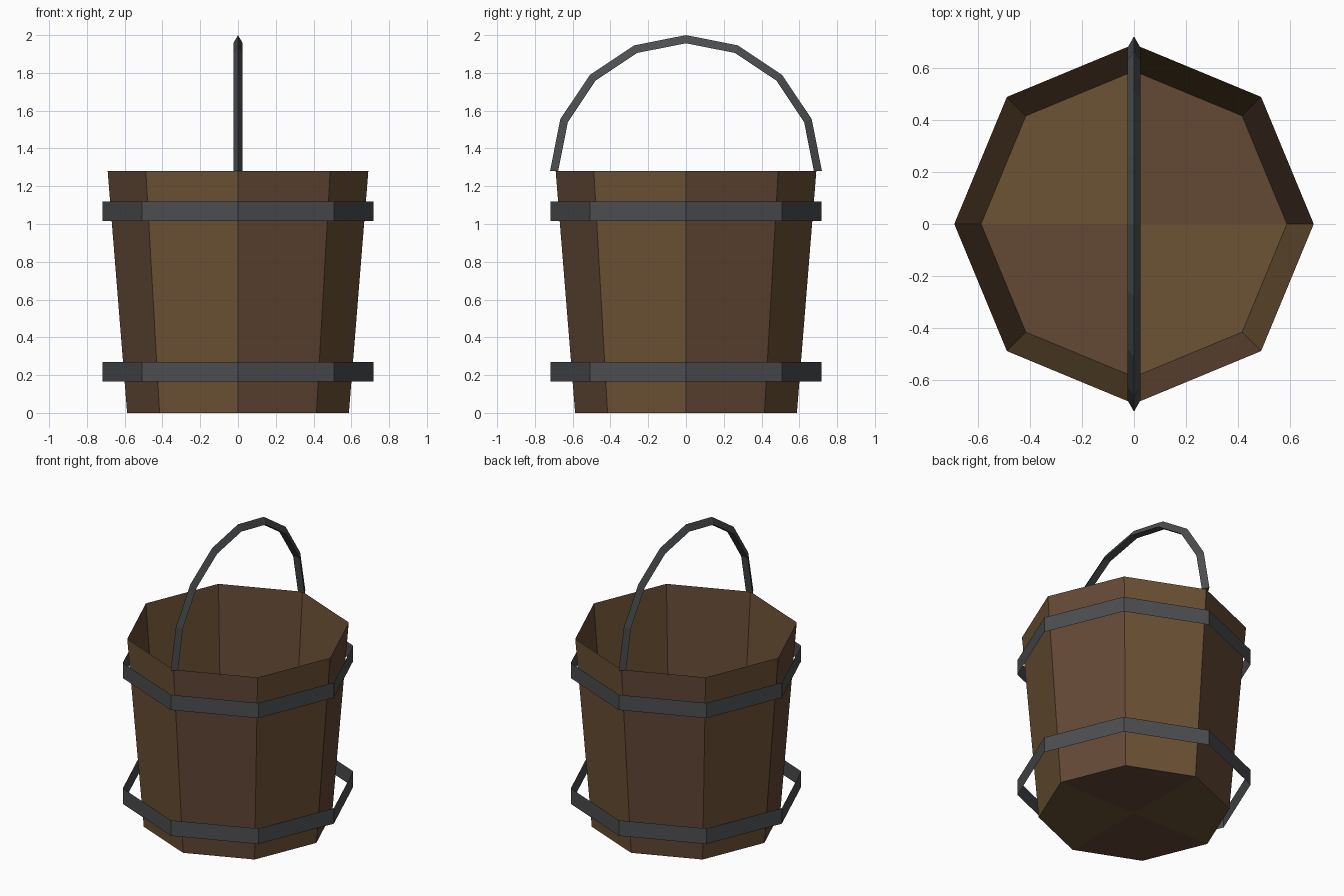
import bpy, bmesh
from math import sin, cos, pi

if "Cube" in bpy.data.objects:
    bpy.data.objects.remove(bpy.data.objects["Cube"])


def material(name, color):
    m = bpy.data.materials.new(name)
    m.diffuse_color = (*color, 1)
    m.use_nodes = True
    m.node_tree.nodes["Principled BSDF"].inputs["Base Color"].default_value = m.diffuse_color
    return m


light_wood = material("light_wood", (0.150, 0.085, 0.035))
red_wood = material("red_wood", (0.125, 0.065, 0.036))
iron = material("iron", (0.072, 0.075, 0.078))


def finish(name, bm, mats):
    mesh = bpy.data.meshes.new(name)
    bm.to_mesh(mesh)
    bm.free()
    for m in mats:
        mesh.materials.append(m)
    obj = bpy.data.objects.new(name, mesh)
    bpy.context.collection.objects.link(obj)
    return obj


def ring(bm, radius, z, sides=8):
    return [bm.verts.new((radius * cos(2 * pi * i / sides),
                          radius * sin(2 * pi * i / sides), z)) for i in range(sides)]


def bridge(bm, low, high):
    n = len(low)
    return [bm.faces.new((low[i], low[(i + 1) % n], high[(i + 1) % n], high[i]))
            for i in range(n)]


# Open tapered tub with alternating staves and a four-panel floor
bm = bmesh.new()
base, rim = ring(bm, 0.587, 0), ring(bm, 0.69, 1.28)
for i, f in enumerate(bridge(bm, base, rim)):
    f.material_index = i % 2
centre = bm.verts.new((0, 0, 0))
for q in range(4):
    a = 2 * q
    f = bm.faces.new((centre, base[(a + 2) % 8], base[a + 1], base[a]))
    f.material_index = q % 2
finish("bucket_tub", bm, [red_wood, light_wood])

# Thin iron hoops standing off the staves
for name, z0, z1 in (("lower_hoop", 0.165, 0.27), ("upper_hoop", 1.017, 1.12)):
    bm = bmesh.new()
    bridge(bm, ring(bm, 0.718, z0), ring(bm, 0.718, z1))
    finish(name, bm, [iron])

# Arched handle: triangular section with the ridge facing outward
bm = bmesh.new()
sections = []
for i in range(9):
    a = pi * i / 8
    sections.append([bm.verts.new((x, r * cos(a), 1.28 + r * sin(a)))
                     for x, r in ((0, 0.72), (0.025, 0.677), (-0.025, 0.677))])
for s, t in zip(sections, sections[1:]):
    bridge(bm, s, t)
bm.faces.new(sections[0])
bm.faces.new(sections[-1])
bmesh.ops.recalc_face_normals(bm, faces=bm.faces)
finish("handle", bm, [iron])
